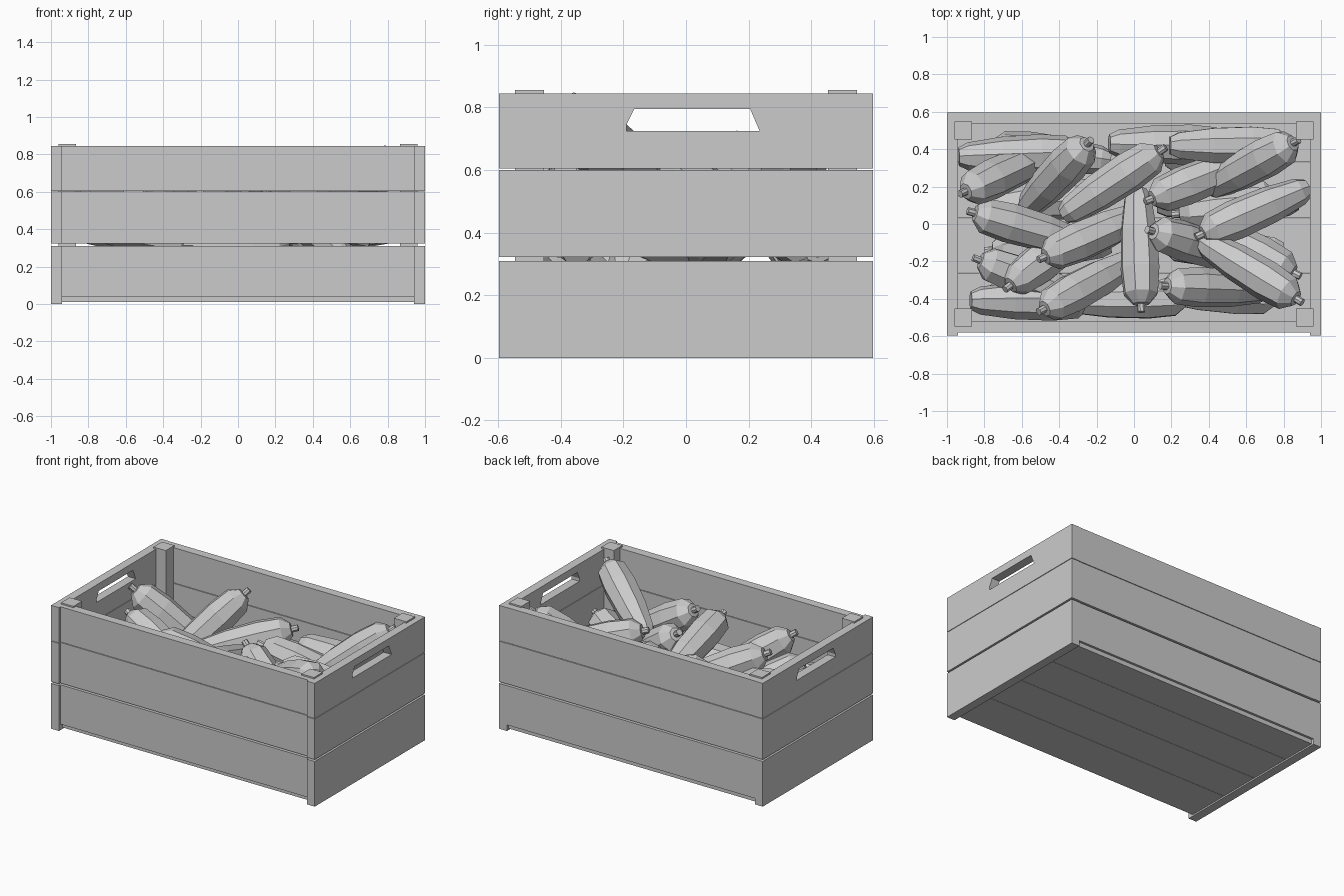
import bpy, bmesh, math, random
from mathutils import Vector

cube = bpy.data.objects.get("Cube")
if cube:
    bpy.data.objects.remove(cube, do_unlink=True)

grey = bpy.data.materials.new("plain_grey")
grey.use_nodes = True
GREY = (0.6, 0.6, 0.6, 1)
grey.diffuse_color = GREY
grey.node_tree.nodes["Principled BSDF"].inputs["Base Color"].default_value = GREY


def finish(name, bm):
    bmesh.ops.recalc_face_normals(bm, faces=bm.faces[:])
    mesh = bpy.data.meshes.new(name)
    bm.to_mesh(mesh)
    bm.free()
    mesh.materials.append(grey)
    obj = bpy.data.objects.new(name, mesh)
    bpy.context.collection.objects.link(obj)
    return obj


def box(name, x, y, z):
    """Box from three (low, high) ranges."""
    bm = bmesh.new()
    bmesh.ops.create_cube(bm, size=1)
    for v in bm.verts:
        for i, (lo, hi) in enumerate((x, y, z)):
            v.co[i] = lo if v.co[i] < 0 else hi
    return finish(name, bm)


def cut_handle(board):
    """Cut a tapered hand hole through an end board."""
    outline = [(-0.19, 0.725), (0.235, 0.725), (0.205, 0.795), (-0.165, 0.795), (-0.19, 0.745)]
    bm = bmesh.new()
    face = bm.faces.new([bm.verts.new((-2, y, z)) for y, z in outline])
    ext = bmesh.ops.extrude_face_region(bm, geom=[face])["geom"]
    bmesh.ops.translate(bm, vec=(4, 0, 0), verts=[g for g in ext if isinstance(g, bmesh.types.BMVert)])
    cutter = finish("handle_cutter", bm)
    cutter.hide_render = True
    mod = board.modifiers.new("handle", 'BOOLEAN')
    mod.object = cutter
    mod.operation = 'DIFFERENCE'
    mod.solver = 'EXACT'
    bpy.context.view_layer.objects.active = board
    bpy.ops.object.modifier_apply(modifier=mod.name)
    bpy.data.objects.remove(cutter, do_unlink=True)


# Crate walls: three boards per side
rows = [("lower", 0, 0.31), ("middle", 0.322, 0.6), ("upper", 0.604, 0.845)]
for level, lo, hi in rows:
    for side, a, b in (("left", 0.94, 1), ("right", -1, -0.94)):
        end = box(f"{side}_end_board_{level}", (a, b), (-0.597, 0.597), (lo, hi))
        if level == "upper":
            cut_handle(end)
    base = max(lo, 0.04)
    box(f"front_board_{level}", (-0.94, 0.94), (-0.58, -0.52), (base, hi))
    box(f"back_board_{level}", (-0.94, 0.94), (0.535, 0.595), (base, hi))

# Floor planks
seams = [-0.56, -0.26, 0.03, 0.33, 0.58]
for i in range(4):
    box(f"floor_plank_{i + 1}", (-0.94, 0.94), (seams[i] + 0.001, seams[i + 1] - 0.001), (0.01, 0.04))

# Corner posts
for sx in (-1, 1):
    for sy in (-1, 1):
        x, y = sx * 0.912, sy * 0.5
        name = ("back" if sy > 0 else "front") + ("_left" if sx > 0 else "_right") + "_post"
        box(name, (x - 0.047, x + 0.047), (y - 0.047, y + 0.047), (0.04, 0.855))

# Vegetable profile: (distance from stem tip, radius)
PROFILE = [(0, 0.021), (0.042, 0.021), (0.044, 0.045), (0.1, 0.095),
           (0.24, 0.108), (0.45, 0.1), (0.63, 0.075), (0.68, 0.05)]
SIDES = 8


def vegetable(name, stem, tail, turn):
    """Eight-sided body starting at the stem tip and pointing to the tail."""
    stem, tail = Vector(stem), Vector(tail)
    rot = (tail - stem).to_track_quat('Z', 'Y')
    bm = bmesh.new()
    rings = []
    for d, r in PROFILE:
        ring = []
        for k in range(SIDES):
            a = turn + math.tau * k / SIDES
            ring.append(bm.verts.new(stem + rot @ Vector((r * math.cos(a), r * math.sin(a), d))))
        rings.append(ring)
    for p, q in zip(rings, rings[1:]):
        for k in range(SIDES):
            n = (k + 1) % SIDES
            bm.faces.new((p[k], p[n], q[n], q[k]))
    bm.faces.new(rings[0])
    bm.faces.new(rings[-1])
    finish(name, bm)


random.seed(4)

# Top layer, each from stem tip to tail
pile = [
    ((-.93, .16, .71), (-.48, .37, .30)), ((-.23, .45, .76), (-.57, .09, .32)),
    ((.17, .41, .62), (-.37, .05, .44)), ((.06, .12, .60), (.58, .33, .38)),
    ((.88, .45, .80), (.42, .20, .42)), ((-.89, .07, .58), (-.30, -.10, .40)),
    ((-.51, -.19, .63), (.04, .05, .35)), ((.04, -.47, .65), (.02, .14, .48)),
    ((.07, -.03, .67), (.52, -.17, .30)), ((.33, -.07, .60), (.90, .18, .42)),
    ((.90, -.42, .80), (.36, -.09, .53)), ((.14, -.33, .70), (.70, -.35, .35)),
    ((-.51, -.47, .66), (-.04, -.21, .30)), ((-.69, -.35, .57), (-.28, -.04, .28)),
]
# Lower layer showing between the others
pile += [
    ((-.86, -.18, .48), (-.35, -.38, .34)), ((-.20, -.41, .34), (-.88, -.41, .44)),
    ((.87, .42, .46), (.18, .42, .52)), ((-.26, .38, .36), (-.93, .36, .42)),
    ((.54, .42, .34), (-.13, .43, .44)), ((.89, -.28, .50), (.38, -.02, .36)),
    ((.32, -.40, .34), (-.36, -.41, .34)), ((.20, .05, .38), (.85, .12, .40)),
]
# Hidden bottom layer
for cx in (-0.46, 0.46):
    for j in range(4):
        y = (j - 1.5) * 0.25
        dy = random.uniform(-0.04, 0.04)
        flip = random.choice((-0.34, 0.34))
        pile.append(((cx - flip, y - dy, 0.17), (cx + flip, y + dy, 0.17)))

for i, (stem, tail) in enumerate(pile):
    vegetable(f"vegetable_{i + 1}", stem, tail, random.uniform(0, 0.8))
